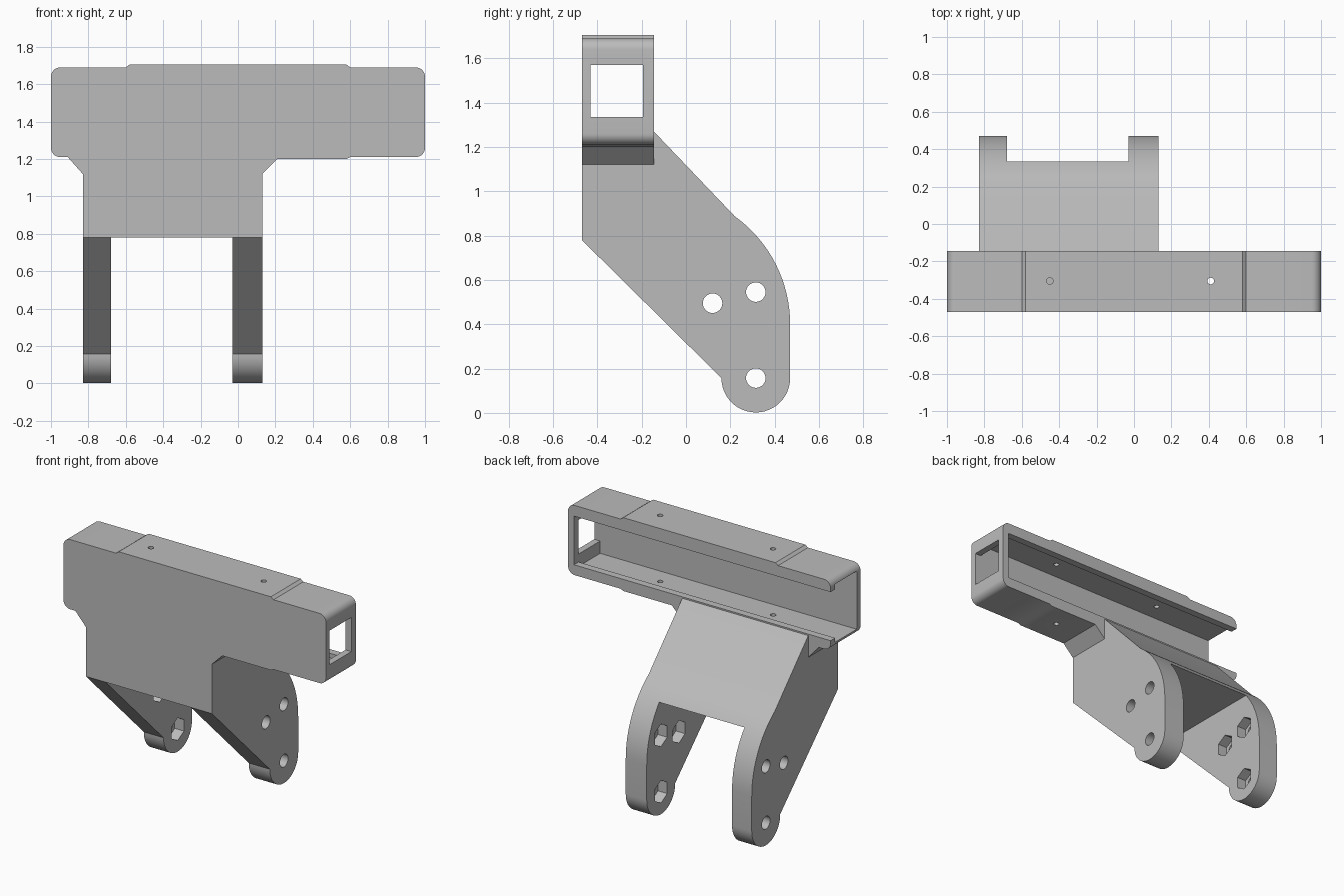
import bpy, bmesh, math
from mathutils import Vector

cube = bpy.data.objects.get("Cube")
if cube:
    bpy.data.objects.remove(cube, do_unlink=True)

grey = bpy.data.materials.new("plain grey")
grey.use_nodes = True
colour = (0.5, 0.5, 0.5, 1)
grey.diffuse_color = colour
grey.node_tree.nodes["Principled BSDF"].inputs["Base Color"].default_value = colour


def arc(cu, cv, r, start, end, n):
    """Points on an arc, angles in degrees."""
    angles = [math.radians(start + (end - start) * i / n) for i in range(n + 1)]
    return [(cu + r * math.cos(a), cv + r * math.sin(a)) for a in angles]


def extrude(name, points, axis, lo, hi):
    """Extrude a flat outline along x, y or z from lo to hi."""
    place = {"x": lambda u, v: (lo, u, v),
             "y": lambda u, v: (u, lo, v),
             "z": lambda u, v: (u, v, lo)}[axis]
    bm = bmesh.new()
    face = bm.faces.new([bm.verts.new(place(u, v)) for u, v in points])
    top = bmesh.ops.extrude_face_region(bm, geom=[face])["geom"]
    shift = Vector([hi - lo if a == axis else 0 for a in "xyz"])
    bmesh.ops.translate(bm, vec=shift, verts=[g for g in top if isinstance(g, bmesh.types.BMVert)])
    bmesh.ops.recalc_face_normals(bm, faces=bm.faces)
    mesh = bpy.data.meshes.new(name)
    bm.to_mesh(mesh)
    bm.free()
    mesh.materials.append(grey)
    ob = bpy.data.objects.new(name, mesh)
    bpy.context.collection.objects.link(ob)
    return ob


def block(x, y, z):
    """Rectangular cutter from three ranges."""
    return extrude("cutter", [(x[0], y[0]), (x[1], y[0]), (x[1], y[1]), (x[0], y[1])], "z", *z)


def rod(axis, u, v, r, lo, hi, sides=32, turn=0):
    """Prism or cylinder cutter."""
    return extrude("cutter", arc(u, v, r, turn, turn + 360, sides)[:-1], axis, lo, hi)


def carve(ob, cutters):
    """Subtract the cutters, bake the result and smooth the round walls."""
    for c in cutters:
        c.hide_render = True
        mod = ob.modifiers.new("cut", "BOOLEAN")
        mod.operation, mod.solver, mod.object = "DIFFERENCE", "EXACT", c
    bpy.context.view_layer.update()
    graph = bpy.context.evaluated_depsgraph_get()
    baked = bpy.data.meshes.new_from_object(ob.evaluated_get(graph))
    ob.modifiers.clear()
    ob.data = baked
    for c in cutters:
        bpy.data.objects.remove(c, do_unlink=True)
    bpy.ops.object.select_all(action="DESELECT")
    ob.select_set(True)
    bpy.context.view_layer.objects.active = ob
    bpy.ops.object.shade_smooth_by_angle(angle=math.radians(30))


FRONT, BACK = -0.47, -0.145
LEFT, RIGHT = 0.13, -0.83
LOW, HIGH, R = 1.21, 1.69, 0.05

# Channel housing: rounded outline with raised middle and lower neck
outline = (arc(-1 + R, LOW + R, R, 270, 180, 8) + arc(-1 + R, HIGH - R, R, 180, 90, 8)
           + [(-0.6, HIGH), (-0.58, 1.705), (0.58, 1.705), (0.6, HIGH)]
           + arc(1 - R, HIGH - R, R, 90, 0, 8) + arc(1 - R, LOW + R, R, 0, -90, 8)
           + [(0.6, LOW), (0.58, 1.2), (0.21, 1.2), (LEFT, 1.12), (RIGHT, 1.12), (-0.91, LOW)])
housing = extrude("channel_housing", outline, "y", FRONT, BACK)
carve(housing, [
    block((-1.1, 0.955), (-0.43, -0.195), (1.25, 1.65)),   # cavity, open at one end
    block((-1.1, 0.955), (-0.25, 0), (1.28, 1.615)),       # rear slot between the lips
    block((0.9, 1.1), (-0.43, -0.195), (1.335, 1.57)),     # end window
    rod("z", -0.45, -0.305, 0.018, 1.15, 1.8, 16),         # pin holes
    rod("z", 0.41, -0.305, 0.018, 1.15, 1.8, 16),
])

# Bracket: side profile with rounded shoulder and lug
profile = ([(FRONT, 0.78), (FRONT, 1.12), (BACK, 1.12), (BACK, 1.27)]
           + arc(-0.13, 0.4, 0.6, 54.3, 0, 16)
           + arc(0.315, 0.157, 0.155, 0, -180, 24))
bracket = extrude("forked_bracket", profile, "x", RIGHT, LEFT)

# Gap between the arms, bolt holes and hexagonal nut pockets on the inner faces
cutters = [block((-0.68, -0.03), (-0.6, 0.6), (-0.1, 0.78))]
for y, z in [(0.12, 0.495), (0.315, 0.545), (0.315, 0.157)]:
    cutters.append(rod("x", y, z, 0.044, -1, 0.3))
    cutters.append(rod("x", y, z, 0.078, -0.75, 0.04, 6, 90))
carve(bracket, cutters)
